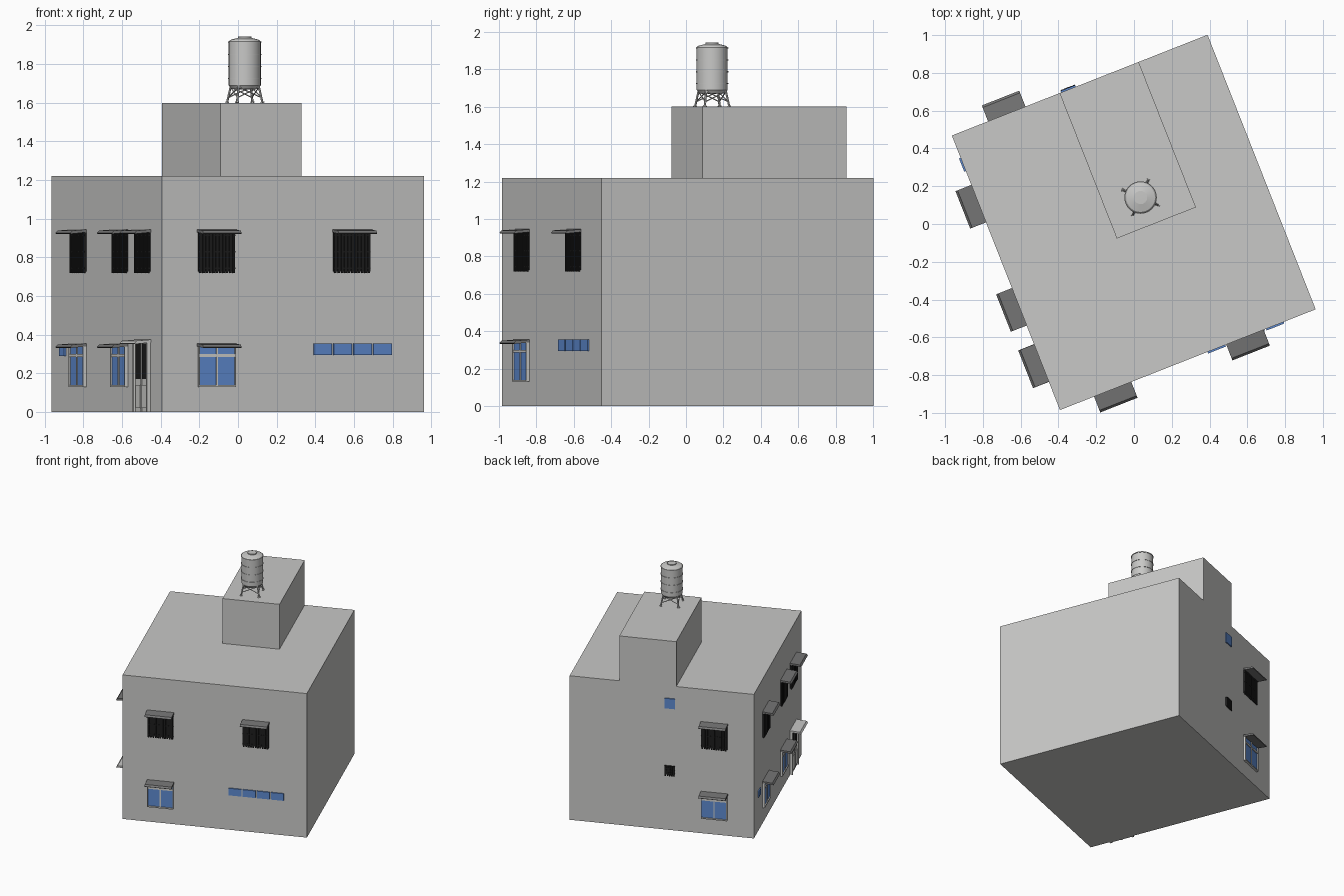
import bpy, bmesh, math
from mathutils import Vector

if "Cube" in bpy.data.objects:
    bpy.data.objects.remove(bpy.data.objects["Cube"])

ANG = math.radians(21.5)
U = Vector((math.cos(ANG), math.sin(ANG), 0))
V = Vector((-math.sin(ANG), math.cos(ANG), 0))
Z = Vector((0, 0, 1))
A = Vector((-0.392, -0.985, 0))          # front-left corner of the house
W, L, H = 1.455, 1.562, 1.22


def material(name, rgb):
    m = bpy.data.materials.new(name)
    m.diffuse_color = (*rgb, 1)
    m.use_nodes = True
    m.node_tree.nodes["Principled BSDF"].inputs["Base Color"].default_value = m.diffuse_color
    return m


PLASTER = material("plaster_grey", (0.58, 0.58, 0.57))
DARK = material("canopy_grey", (0.18, 0.18, 0.18))
BLACK = material("iron_black", (0.012, 0.012, 0.012))
BLUE = material("glass_blue", (0.11, 0.25, 0.62))
TRIM = material("trim_light", (0.62, 0.62, 0.60))

# each wall: origin, direction along it, outward direction
FRONT = (A, U, -V)
LEFT = (A, V, -U)
BACK = (A + V * L, U, V)
PLAN = (A, U, V)


def finish(name, bm, mat):
    bmesh.ops.recalc_face_normals(bm, faces=bm.faces)
    me = bpy.data.meshes.new(name)
    bm.to_mesh(me)
    bm.free()
    me.materials.append(mat)
    ob = bpy.data.objects.new(name, me)
    bpy.context.collection.objects.link(ob)
    return ob


def extrude_profile(bm, wall, a0, a1, pts):
    """Sweep an (out, z) profile along the wall from a0 to a1."""
    o, along, out = wall
    ends = [[bm.verts.new(o + along * a + out * d + Z * z) for d, z in pts] for a in (a0, a1)]
    n = len(pts)
    bm.faces.new(ends[0])
    bm.faces.new(ends[1][::-1])
    for i in range(n):
        j = (i + 1) % n
        bm.faces.new((ends[0][i], ends[0][j], ends[1][j], ends[1][i]))


def boxes(name, wall, mat, items):
    """items: (a0, a1, out0, out1, z0, z1)"""
    bm = bmesh.new()
    for a0, a1, d0, d1, z0, z1 in items:
        extrude_profile(bm, wall, a0, a1, [(d0, z0), (d1, z0), (d1, z1), (d0, z1)])
    return finish(name, bm, mat)


def canopy(name, wall, a0, a1, z, mat=DARK):
    bm = bmesh.new()
    extrude_profile(bm, wall, a0, a1,
                    [(0, z), (0.085, z - 0.008), (0.09, z - 0.004), (0.078, z + 0.009), (0, z + 0.015)])
    return finish(name, bm, mat)


def barred_window(name, wall, a0, a1, z0=0.72, z1=0.93, bars=11, roof=True):
    boxes(name + "_backing", wall, BLACK, [(a0, a1, 0, 0.006, z0 + 0.008, z1)])
    step = (a1 - a0) / bars
    items = [(a0 + (i + .2) * step, a0 + (i + .8) * step, 0.004, 0.013, z0, z1) for i in range(bars)]
    items += [(a0, a1, 0.004, 0.011, z, z + 0.008) for z in (z0 + 0.02, (z0 + z1) / 2, z1 - 0.02)]
    boxes(name + "_bars", wall, BLACK, items)
    if roof:
        canopy(name + "_canopy", wall, a0 - 0.004, a1 + 0.004, z1)


def glazed_window(name, wall, a0, a1, z0=0.135, z1=0.34):
    mid, t, zt = (a0 + a1) / 2, 0.005, 0.285
    boxes(name + "_glass", wall, BLUE, [
        (a0 + t, mid - t, 0, 0.009, z0 + t, zt), (mid + t, a1 - t, 0, 0.009, z0 + t, zt),
        (a0 + t, mid - t, 0, 0.009, zt + 0.015, z1), (mid + t, a1 - t, 0, 0.009, zt + 0.015, z1)])
    boxes(name + "_frame", wall, TRIM, [
        (a0, a0 + t, 0, 0.018, z0, z1), (a1 - t, a1, 0, 0.018, z0, z1),
        (mid - t, mid + t, 0, 0.014, z0, z1),
        (a0, a1, 0, 0.018, z0 - t, z0 + t), (a0, a1, 0, 0.016, zt, zt + 0.015)])
    canopy(name + "_canopy", wall, a0 - 0.004, a1 + 0.004, z1)


def strip_window(name, wall, a0, a1, z0, z1, panes):
    step = (a1 - a0) / panes
    spans = [(a0 + i * step + 0.005, a0 + (i + 1) * step - 0.005) for i in range(panes)]
    boxes(name + "_glass", wall, BLUE, [(p, q, 0, 0.009, z0, z1) for p, q in spans])


# house body and stair block on the roof
boxes("house_body", PLAN, PLASTER, [(0, W, 0, L, 0, H)])
boxes("roof_block", PLAN, PLASTER, [(0.613, 1.063, 0.735, L, H, 1.60)])

# front wall
barred_window("front_upper_window_1", FRONT, 0.198, 0.402)
barred_window("front_upper_window_2", FRONT, 0.950, 1.155)
glazed_window("front_lower_window", FRONT, 0.198, 0.402)
strip_window("front_strip_window", FRONT, 0.835, 1.278, 0.295, 0.355, 4)

# left wall
for i, a in enumerate((0.165, 0.485, 1.072)):
    barred_window(f"left_upper_window_{i + 1}", LEFT, a, a + 0.205)
    if i:
        glazed_window(f"left_lower_window_{i}", LEFT, a, a + 0.205)
strip_window("left_small_window", LEFT, 1.355, 1.44, 0.29, 0.34, 1)

# door with posts and a plain canopy
boxes("door_grille", LEFT, BLACK, [(0.18, 0.355, 0, 0.009, 0.17, 0.355)])
boxes("door_panel", LEFT, TRIM, [(0.18, 0.355, 0, 0.009, 0, 0.17), (0.19, 0.26, 0, 0.014, 0.02, 0.14),
                                 (0.275, 0.345, 0, 0.014, 0.02, 0.14)])
boxes("door_posts", LEFT, TRIM, [(0.165, 0.18, 0, 0.02, 0, 0.36), (0.355, 0.37, 0, 0.02, 0, 0.36),
                                 (0.262, 0.273, 0, 0.014, 0, 0.36)])
canopy("door_canopy", LEFT, 0.16, 0.375, 0.36, PLASTER)

# back wall
barred_window("back_upper_window", BACK, 0.21, 0.415)
glazed_window("back_lower_window", BACK, 0.21, 0.415)
barred_window("back_small_grille", BACK, 0.622, 0.705, 0.46, 0.545, 5, False)
strip_window("back_small_window", BACK, 0.617, 0.71, 1.03, 1.115, 1)

# water tank: revolved profile with raised hoops and a lid
C = Vector((0.035, 0.14, 0))
R = 0.083
prof = [(0, 1.668), (0.07, 1.672), (R, 1.69)]
for z in (1.725, 1.787, 1.85, 1.915):
    prof += [(R, z - 0.003), (R + 0.003, z - 0.003), (R + 0.003, z + 0.003), (R, z + 0.003)]
prof += [(0.076, 1.925), (0.035, 1.936), (0.035, 1.943), (0, 1.944)]
bm = bmesh.new()
vs = [bm.verts.new(C + Vector((r, 0, z))) for r, z in prof]
es = [bm.edges.new(p) for p in zip(vs, vs[1:])]
bmesh.ops.spin(bm, geom=vs + es, cent=C, axis=Z, angle=math.tau, steps=32)
bmesh.ops.remove_doubles(bm, verts=bm.verts, dist=1e-5)
tank = finish("water_tank", bm, PLASTER)
bpy.context.view_layer.objects.active = tank
tank.select_set(True)
bpy.ops.object.shade_smooth_by_angle(angle=math.radians(30))


# tank stand: four splayed legs, cross braces and feet
def rod(bm, p, q, r):
    d = q - p
    m = d.to_track_quat('Z', 'Y').to_matrix().to_4x4()
    m.translation = (p + q) / 2
    bmesh.ops.create_cone(bm, cap_ends=True, segments=6, radius1=r, radius2=r, depth=d.length, matrix=m)


def on_leg(k, t):
    a = ANG + math.pi / 4 + k * math.pi / 2
    r = 0.1 - 0.022 * t
    return C + Vector((r * math.cos(a), r * math.sin(a), 1.60 + 0.09 * t))


bm = bmesh.new()
for k in range(4):
    rod(bm, on_leg(k, 0), on_leg(k, 1), 0.006)
    rod(bm, on_leg(k, 0), on_leg(k, 0.06), 0.011)
    rod(bm, on_leg(k, 0.3), on_leg(k + 1, 0.9), 0.003)
    rod(bm, on_leg(k, 0.9), on_leg(k + 1, 0.3), 0.003)
    rod(bm, on_leg(k, 0.9), on_leg(k + 1, 0.9), 0.004)
finish("tank_stand", bm, PLASTER)
